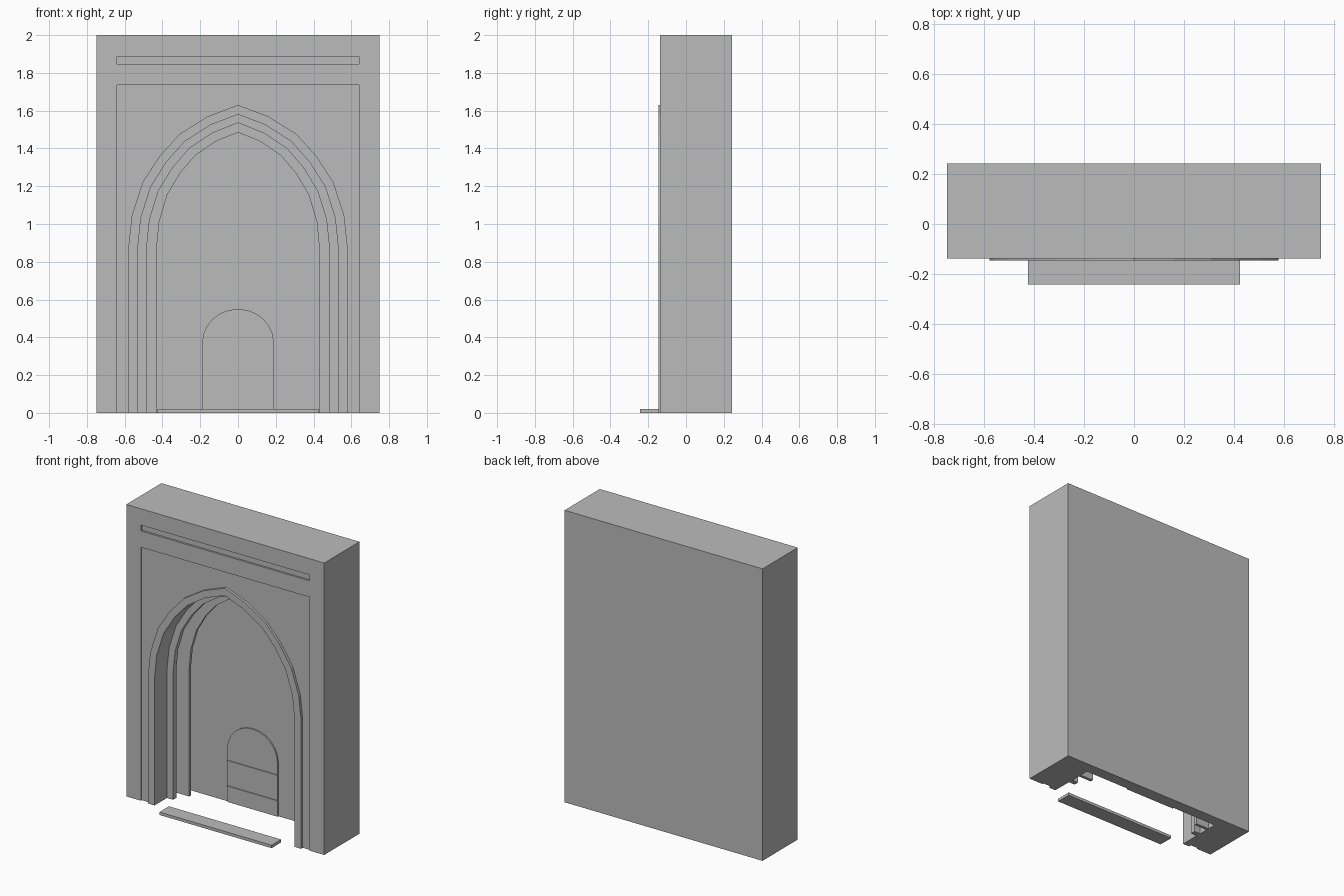
import bpy, bmesh, math

if "Cube" in bpy.data.objects:
    bpy.data.objects.remove(bpy.data.objects["Cube"])

stone = bpy.data.materials.new("grey stone")
stone.diffuse_color = (0.5, 0.5, 0.5, 1)
stone.use_nodes = True
stone.node_tree.nodes["Principled BSDF"].inputs["Base Color"].default_value = stone.diffuse_color

WALL_FRONT, PANEL, BACK = -0.138, -0.128, 0.243
NICHE_BACK = 0.165


def prism(name, pts, y0, y1):
    """Extrude an (x, z) outline from y0 to y1."""
    bm = bmesh.new()
    face = bm.faces.new([bm.verts.new((x, y0, z)) for x, z in pts])
    ext = bmesh.ops.extrude_face_region(bm, geom=[face])
    verts = [v for v in ext["geom"] if isinstance(v, bmesh.types.BMVert)]
    bmesh.ops.translate(bm, verts=verts, vec=(0, y1 - y0, 0))
    bmesh.ops.recalc_face_normals(bm, faces=bm.faces)
    mesh = bpy.data.meshes.new(name)
    bm.to_mesh(mesh)
    bm.free()
    mesh.materials.append(stone)
    ob = bpy.data.objects.new(name, mesh)
    bpy.context.scene.collection.objects.link(ob)
    return ob


def box(name, half_w, z0, z1, y0, y1):
    return prism(name, [(-half_w, z0), (-half_w, z1), (half_w, z1), (half_w, z0)], y0, y1)


# Right half of the faceted pointed arch, measured on the outermost ring
CURVE = [(0.58, 0.88), (0.562, 1.045), (0.505, 1.22), (0.415, 1.36), (0.308, 1.477), (0.16, 1.57)]


def arch(half_w, apex, bottom=0.0):
    right = [(half_w, bottom)]
    for x, z in CURVE:
        right.append((x * half_w / 0.58, 0.88 + (z - 0.88) * (apex - 0.88) / 0.75))
    left = [(-x, z) for x, z in right]
    return left + [(0, apex)] + right[::-1]


def arch_ring(name, outer, inner, y0, y1):
    return prism(name, arch(*outer) + arch(*inner)[::-1], y0, y1)


# Wall block with recessed panel, top groove and arched niche
wall = box("wall", 0.75, 0, 2, WALL_FRONT, BACK)
cutters = [
    box("panel_cutter", 0.64, -0.1, 1.736, -0.3, PANEL),
    box("groove_cutter", 0.64, 1.848, 1.888, -0.3, WALL_FRONT + 0.013),
    prism("niche_cutter", arch(0.53, 1.58, -0.1), -0.3, NICHE_BACK),
]
for c in cutters:
    c.hide_render = True
    mod = wall.modifiers.new(c.name, 'BOOLEAN')
    mod.operation = 'DIFFERENCE'
    mod.solver = 'EXACT'
    mod.object = c
bpy.context.view_layer.update()
cut_mesh = bpy.data.meshes.new_from_object(wall.evaluated_get(bpy.context.evaluated_depsgraph_get()))
wall.modifiers.clear()
wall.data = cut_mesh
for c in cutters:
    bpy.data.objects.remove(c)

# Raised trim round the opening and two stepped ribs inside the niche
arch_ring("arch_trim", (0.58, 1.63), (0.53, 1.58), -0.146, PANEL)
arch_ring("outer_rib", (0.53, 1.58), (0.483, 1.535), -0.012, 0.022)
arch_ring("inner_rib", (0.53, 1.58), (0.43, 1.485), 0.085, 0.105)

# Small round-topped door with two straps on the back of the niche
door_pts = [(-0.19, 0)]
for i in range(13):
    a = math.pi * (1 - i / 12)
    door_pts.append((0.19 * math.cos(a), 0.37 + 0.18 * math.sin(a)))
door_pts.append((0.19, 0))
prism("door", door_pts, NICHE_BACK - 0.009, NICHE_BACK)
for i, z in enumerate((0.107, 0.282)):
    box("door_strap_%d" % (i + 1), 0.19, z - 0.005, z + 0.005, NICHE_BACK - 0.015, NICHE_BACK - 0.009)

# Low doorstep in front
box("doorstep", 0.425, 0, 0.02, -0.243, -0.14)
